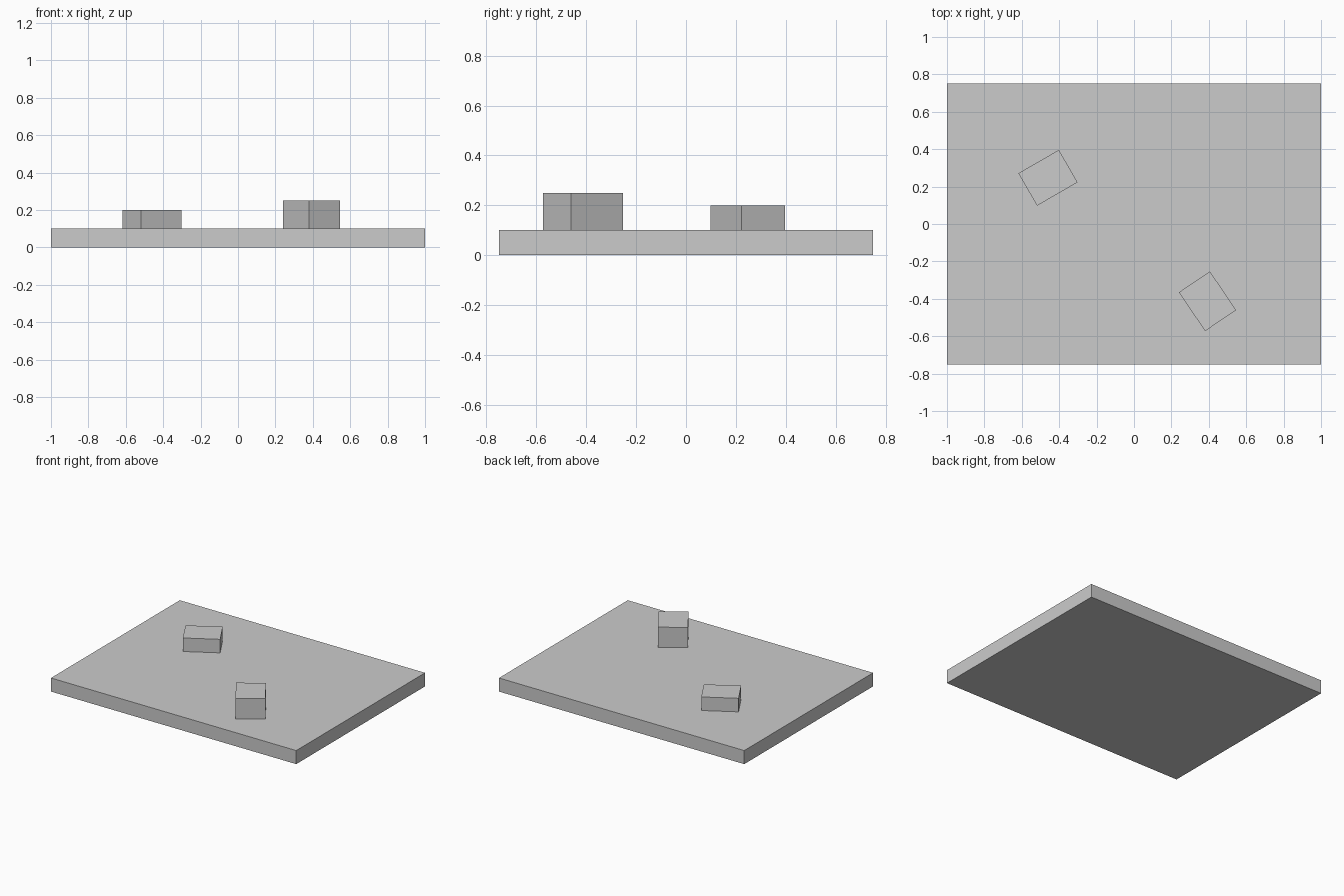
import bpy
import math

cube = bpy.data.objects.get("Cube")
if cube:
    bpy.data.objects.remove(cube, do_unlink=True)

# One plain grey for every part
grey = bpy.data.materials.new("plain_grey")
grey.use_nodes = True
colour = (0.6, 0.6, 0.6, 1)
grey.diffuse_color = colour
grey.node_tree.nodes["Principled BSDF"].inputs["Base Color"].default_value = colour


def box(name, centre, size, base, angle=0):
    """Add a box standing at height base, turned about z by angle degrees."""
    bpy.ops.mesh.primitive_cube_add(
        size=1,
        location=(centre[0], centre[1], base + size[2] / 2),
        rotation=(0, 0, math.radians(angle)),
    )
    part = bpy.context.object
    part.name = name
    part.scale = size
    bpy.ops.object.transform_apply(location=False, rotation=False, scale=True)
    part.data.materials.append(grey)
    return part


# Base slab
thickness = 0.1
box("base_slab", (0, 0), (2, 1.5, thickness), 0)

# Two turned blocks resting on the slab
box("low_block", (-0.46, 0.247), (0.25, 0.2, 0.1), thickness, 30)
box("tall_block", (0.393, -0.413), (0.2, 0.25, 0.15), thickness, 34)
